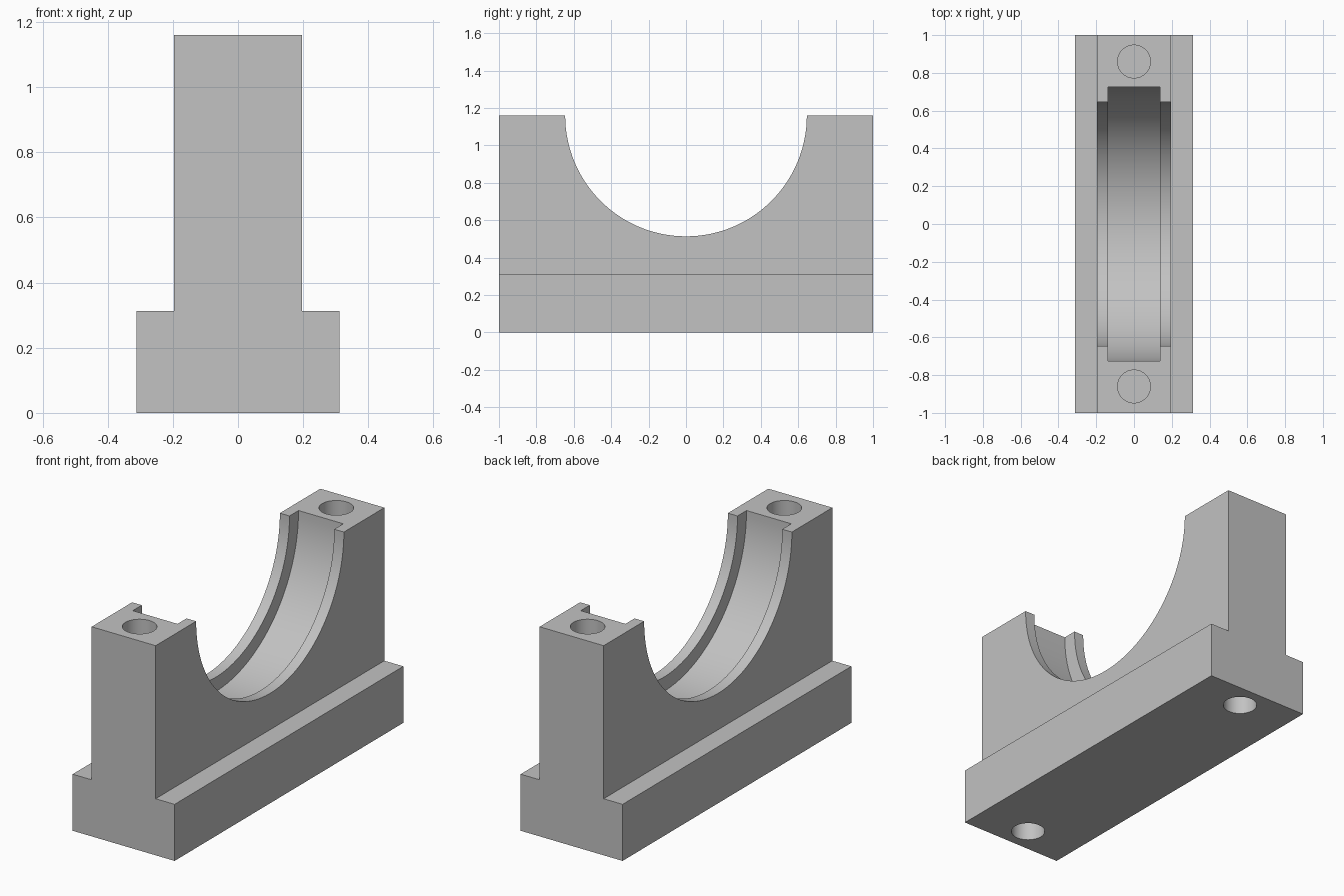
import bpy, bmesh, math
from mathutils import Matrix

if "Cube" in bpy.data.objects:
    bpy.data.objects.remove(bpy.data.objects["Cube"], do_unlink=True)

TOP = 1.16
BASE_TOP = 0.313
HALF_LEN = 1.0
HALF_BASE, HALF_WALL = 0.312, 0.196
HOLE_R, HOLE_Y = 0.087, 0.86

grey = bpy.data.materials.new("machined grey")
grey.use_nodes = True
colour = (0.54, 0.54, 0.54, 1)
grey.diffuse_color = colour
grey.node_tree.nodes["Principled BSDF"].inputs["Base Color"].default_value = colour


def make_object(name, bm):
    bmesh.ops.recalc_face_normals(bm, faces=bm.faces)
    mesh = bpy.data.meshes.new(name)
    bm.to_mesh(mesh)
    bm.free()
    mesh.materials.append(grey)
    obj = bpy.data.objects.new(name, mesh)
    bpy.context.collection.objects.link(obj)
    return obj


def cylinder(name, radius, length, centre, along_x=False, sides=48):
    bm = bmesh.new()
    place = Matrix.Translation(centre)
    if along_x:
        place = place @ Matrix.Rotation(math.pi / 2, 4, 'Y')
    bmesh.ops.create_cone(bm, cap_ends=True, segments=sides, radius1=radius,
                          radius2=radius, depth=length, matrix=place)
    return make_object(name, bm)


# Body: stepped cross-section extruded along the length
half = [(HALF_BASE, 0), (HALF_BASE, BASE_TOP), (HALF_WALL, BASE_TOP), (HALF_WALL, TOP)]
outline = half + [(-x, z) for x, z in reversed(half)]
bm = bmesh.new()
face = bm.faces.new([bm.verts.new((x, -HALF_LEN, z)) for x, z in outline])
grown = bmesh.ops.extrude_face_region(bm, geom=[face])
bmesh.ops.translate(bm, vec=(0, 2 * HALF_LEN, 0),
                    verts=[v for v in grown["geom"] if isinstance(v, bmesh.types.BMVert)])
body = make_object("bearing_block", bm)

# Half-round saddle, and the wider groove that holds the bearing shell
cutters = [
    cylinder("saddle_cutter", 0.646, 1.0, (0, 0, TOP), True, 128),
    cylinder("groove_cutter", 0.725, 0.274, (0, 0, TOP), True, 128),
]

# Blind bolt holes in the top and the underside at each end
for side in (-1, 1):
    y = side * HOLE_Y
    cutters.append(cylinder("top_hole_cutter", HOLE_R, 0.9, (0, y, TOP), sides=64))
    cutters.append(cylinder("bottom_hole_cutter", HOLE_R, 0.6, (0, y, 0), sides=64))

bpy.context.view_layer.objects.active = body
for cutter in cutters:
    cutter.hide_render = True
    cut = body.modifiers.new("cut", 'BOOLEAN')
    cut.operation = 'DIFFERENCE'
    cut.solver = 'EXACT'
    cut.object = cutter
    bpy.ops.object.modifier_apply(modifier=cut.name)
for cutter in cutters:
    bpy.data.objects.remove(cutter, do_unlink=True)

# Smooth the round cuts, keep machined edges sharp
bpy.ops.object.select_all(action='DESELECT')
body.select_set(True)
bpy.ops.object.shade_smooth_by_angle(angle=math.radians(30))
